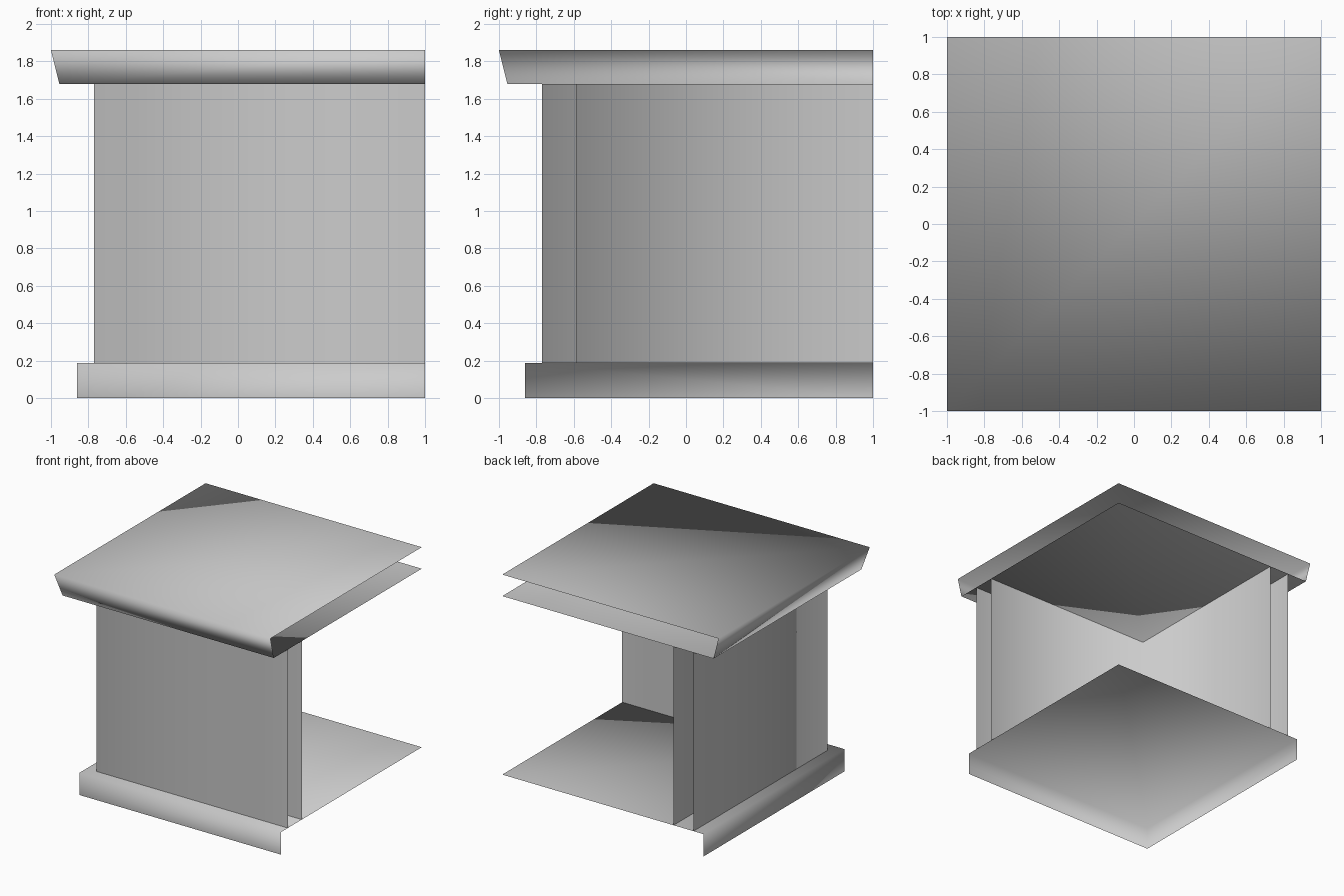
import bpy
import bmesh

default = bpy.data.objects.get("Cube")
if default:
    bpy.data.objects.remove(default, do_unlink=True)

# One plain grey for every part
grey = bpy.data.materials.new("light grey")
grey.use_nodes = True
colour = (0.6, 0.6, 0.6, 1)
grey.diffuse_color = colour
grey.node_tree.nodes["Principled BSDF"].inputs["Base Color"].default_value = colour

END = 1.0  # open ends of the corner


def corner_sheet(name, profile, top=False, bottom=False, inward=False):
    """Sweep a (distance, height) profile, low to high, round the corner."""
    bm = bmesh.new()
    rings = [[bm.verts.new(p) for p in ((-d, END, z), (-d, -d, z), (END, -d, z))]
             for d, z in profile]
    for low, high in zip(rings, rings[1:]):
        for i in range(2):
            face = [low[i], low[i + 1], high[i + 1], high[i]]
            bm.faces.new(face[::-1] if inward else face)

    # Flat sheets filling out to the far corner
    if top:
        a, b, c = rings[-1]
        bm.faces.new((b, c, bm.verts.new((END, END, profile[-1][1])), a))
    if bottom:
        a, b, c = rings[0]
        bm.faces.new((b, a, bm.verts.new((END, END, profile[0][1])), c))

    for face in bm.faces:
        face.smooth = True
    mesh = bpy.data.meshes.new(name)
    bm.to_mesh(mesh)
    bm.free()
    mesh.materials.append(grey)
    obj = bpy.data.objects.new(name, mesh)
    bpy.context.collection.objects.link(obj)
    return obj


FLOOR, CEILING, ROOF = 0.187, 1.68, 1.86

# Floor slab with a skirt and an open underside
corner_sheet("floor_slab", [(0.862, 0), (0.862, FLOOR)], top=True)

# Two thin wall skins with a cavity between them
corner_sheet("outer_wall", [(0.77, FLOOR), (0.77, CEILING)])
corner_sheet("inner_wall", [(0.585, FLOOR), (0.585, CEILING)], inward=True)

# Roof slab with a sloping edge and a flat ceiling
corner_sheet("roof_slab", [(0.955, CEILING), (1.0, ROOF)], top=True, bottom=True)
